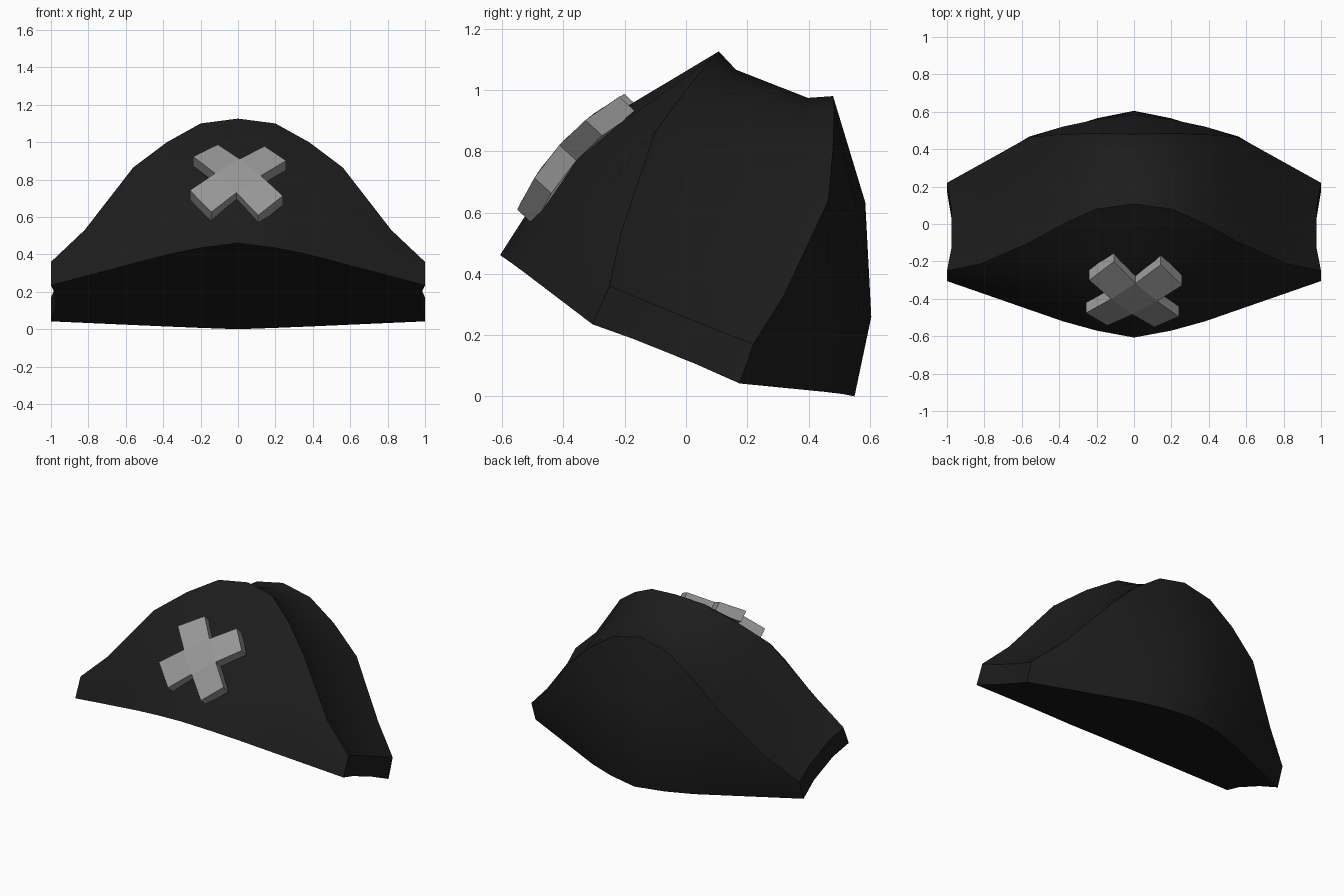
import bpy, bmesh, math
from mathutils import Vector, Matrix

if "Cube" in bpy.data.objects:
    bpy.data.objects.remove(bpy.data.objects["Cube"])


def material(name, rgb):
    m = bpy.data.materials.new(name)
    m.diffuse_color = (*rgb, 1)
    m.use_nodes = True
    m.node_tree.nodes["Principled BSDF"].inputs["Base Color"].default_value = m.diffuse_color
    return m


def finish(bm, name, mat, smooth):
    bmesh.ops.remove_doubles(bm, verts=bm.verts, dist=1e-4)
    bmesh.ops.recalc_face_normals(bm, faces=bm.faces)
    me = bpy.data.meshes.new(name)
    bm.to_mesh(me)
    bm.free()
    me.materials.append(mat)
    ob = bpy.data.objects.new(name, me)
    bpy.context.collection.objects.link(ob)
    if smooth:
        bpy.ops.object.select_all(action='DESELECT')
        ob.select_set(True)
        bpy.context.view_layer.objects.active = ob
        bpy.ops.object.shade_smooth_by_angle(angle=math.radians(30))
    return ob


def edge_point(pts, x):
    """Point at a given x on a polyline running outwards from x = 0."""
    for a, b in zip(pts, pts[1:]):
        if x <= b[0] + 1e-6:
            return Vector(a).lerp(Vector(b), (x - a[0]) / (b[0] - a[0]))


def grid(bm, rows):
    vs = [[bm.verts.new(p) for p in r] for r in rows]
    for r, s in zip(vs, vs[1:]):
        for i in range(len(r) - 1):
            bm.faces.new((r[i], r[i + 1], s[i + 1], s[i]))


black = material("black_felt", (0.012, 0.012, 0.012))
grey = material("light_grey", (0.31, 0.31, 0.31))

# Half outlines of the front and back flaps, from the side tip to the peak
front_rim = [Vector(p) for p in [(1, -.305, .235), (1, -.25, .36), (.82, -.213, .53),
             (.56, -.1, .865), (.38, 0, 1.0), (.2, .08, 1.1), (0, .107, 1.126)]]
back_rim = [Vector(p) for p in [(1, .175, .042), (1, .22, .17), (.82, .32, .33),
            (.56, .465, .64), (.38, .48, .81), (.2, .484, .935), (0, .48, .98)]]
front_hem = [(0, -.607, .461), (.28, -.555, .425), (1, -.305, .235)]
back_hem = [(0, .55, 0), (.28, .5, .01), (1, .175, .042)]

bm = bmesh.new()


# Bulging front and back flaps; profile is (height fraction, bulge)
def flap(rim, hem, direction, profile):
    rows = []
    for t, bulge in profile:
        rows.append([edge_point(hem, p.x).lerp(p, t) +
                     Vector(direction) * bulge * (1 - p.x)
                     for p in rim[1:]])
    grid(bm, rows)
    return rows[0]


hem_f = flap(front_rim, front_hem, (0, -.68, .73),
             [(0, 0), (.2, .05), (.42, .085), (.64, .075), (1, 0)])
hem_b = flap(back_rim, back_hem, (0, 1, .07),
             [(0, 0), (.26, .073), (.64, .08), (1, 0)])

# Recessed band between the flaps
n = len(front_rim) - 1
band = [front_rim, [], [], back_rim]
for i, (f, b) in enumerate(zip(front_rim, back_rim)):
    s = i / n
    sink = Vector((-.024 * min(1, f.x * 1.5), 0, .006 - .044 * s))
    band[1].append(f.lerp(b, .28 - .13 * s) + sink)
    band[2].append(f.lerp(b, .70 + .08 * s) + sink)
grid(bm, band)

# Closed underside, notched at the ends like the band
under = [hem_f]
for row, t in ((band[1], .28), (band[2], .70)):
    under.append([row[0]] + [f.lerp(b, t) for f, b in zip(hem_f[1:], hem_b[1:])])
grid(bm, under + [hem_b])

bmesh.ops.mirror(bm, geom=bm.verts[:] + bm.edges[:] + bm.faces[:],
                 matrix=Matrix.Identity(4), merge_dist=1e-4, axis='X')
finish(bm, "hat_body", black, True)

# Cross badge, bent to follow the front flap
L, w = .265, .087
up, out = Vector((0, .68, .735)), Vector((0, -.735, .68))
centre = Vector((0, -.378, .80))
turn = Matrix.Rotation(math.radians(41), 2)


def on_front(p):
    u, v = turn @ Vector(p)
    return centre + Vector((u, 0, 0)) + up * v + out * .04 * (1 - (v / .25) ** 2)


bm = bmesh.new()
for x0, x1, y0, y1 in [(-w, w, -w, w), (w, L, -w, w), (-L, -w, -w, w),
                       (-w, w, w, L), (-w, w, -L, -w)]:
    bm.faces.new([bm.verts.new(on_front(p)) for p in
                  [(x0, y0), (x1, y0), (x1, y1), (x0, y1)]])
bmesh.ops.remove_doubles(bm, verts=bm.verts, dist=1e-4)
base = bm.faces[:]
ext = bmesh.ops.extrude_face_region(bm, geom=base, use_keep_orig=True)
for v in ext["geom"]:
    if isinstance(v, bmesh.types.BMVert):
        v.co -= out * .075
finish(bm, "cross_badge", grey, False)
